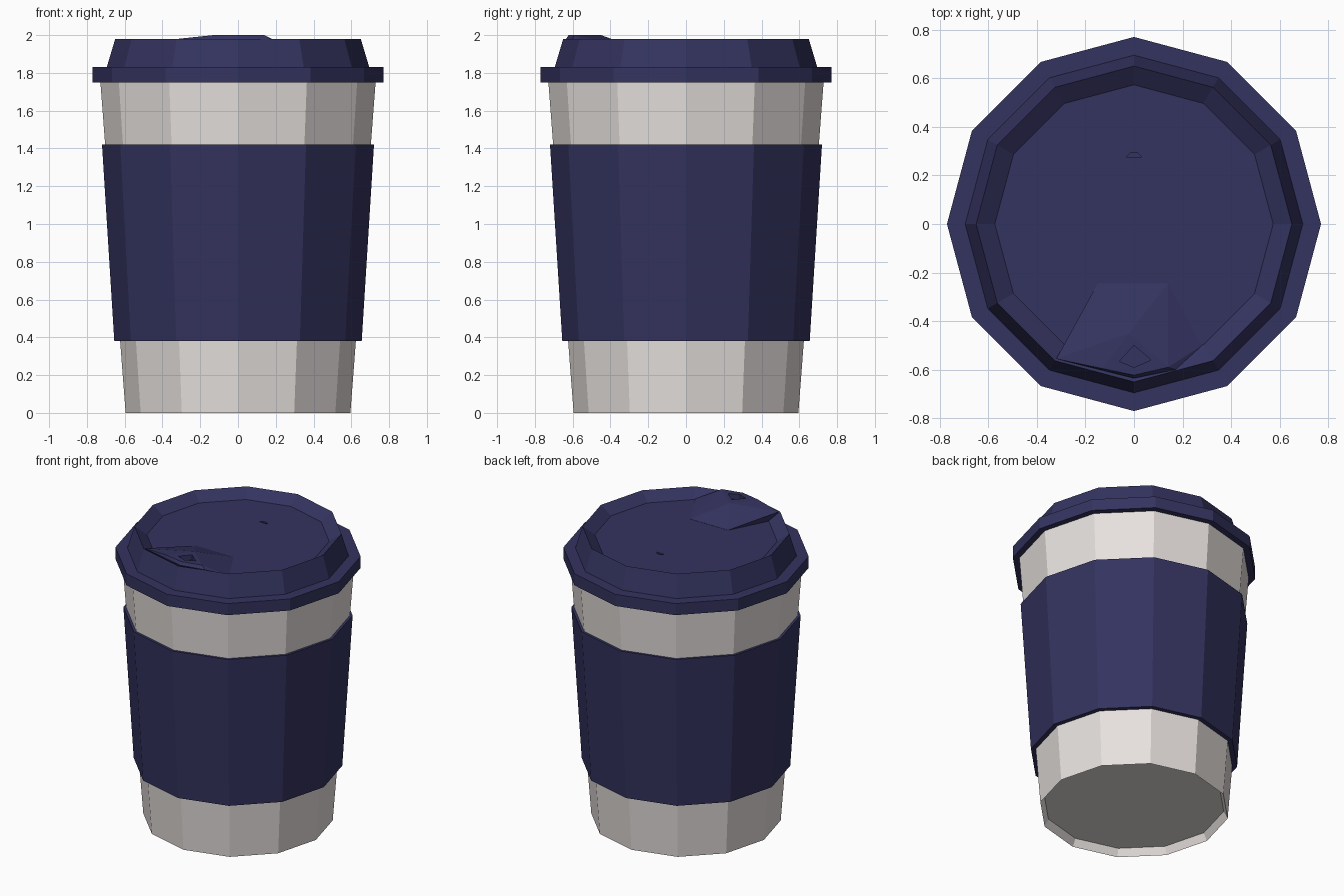
import bpy, bmesh, math

if "Cube" in bpy.data.objects:
    bpy.data.objects.remove(bpy.data.objects["Cube"])

SIDES = 12


def material(name, rgb):
    m = bpy.data.materials.new(name)
    m.diffuse_color = (*rgb, 1)
    m.use_nodes = True
    m.node_tree.nodes["Principled BSDF"].inputs["Base Color"].default_value = m.diffuse_color
    return m


PAPER = material("warm_white_paper", (0.80, 0.755, 0.735))
NAVY = material("navy_plastic", (0.034, 0.033, 0.115))


def finish(name, bm, mat):
    bmesh.ops.recalc_face_normals(bm, faces=bm.faces[:])
    me = bpy.data.meshes.new(name)
    bm.to_mesh(me)
    bm.free()
    me.materials.append(mat)
    ob = bpy.data.objects.new(name, me)
    bpy.context.collection.objects.link(ob)
    return ob


def lathe(name, profile, mat, closed=False):
    """Revolve (radius, z) points; open profiles get flat caps at both ends."""
    bm = bmesh.new()
    rings = []
    for r, z in profile:
        rings.append([bm.verts.new((r * math.cos(i * math.tau / SIDES),
                                    r * math.sin(i * math.tau / SIDES), z))
                      for i in range(SIDES)])
    pairs = list(zip(rings, rings[1:]))
    if closed:
        pairs.append((rings[-1], rings[0]))
    else:
        bm.faces.new(rings[0])
        bm.faces.new(rings[-1])
    for a, b in pairs:
        for i in range(SIDES):
            j = (i + 1) % SIDES
            bm.faces.new((a[i], a[j], b[j], b[i]))
    return finish(name, bm, mat)


def hull(name, points, mat):
    bm = bmesh.new()
    verts = [bm.verts.new(p) for p in points]
    res = bmesh.ops.convex_hull(bm, input=verts)
    loose = {v for v in res["geom_interior"] if isinstance(v, bmesh.types.BMVert)}
    bmesh.ops.delete(bm, geom=list(loose), context='VERTS')
    return finish(name, bm, mat)


def cut_hole(target, outline, z0, z1):
    """Cut a straight-sided recess with the given outline."""
    cutter = hull("hole_cutter", [(x, y, z) for x, y in outline for z in (z0, z1)], NAVY)
    mod = target.modifiers.new("hole", 'BOOLEAN')
    mod.operation = 'DIFFERENCE'
    mod.solver = 'EXACT'
    mod.object = cutter
    bpy.context.view_layer.objects.active = target
    bpy.ops.object.modifier_apply(modifier=mod.name)
    bpy.data.objects.remove(cutter)


# Paper cup with recessed base
lathe("cup", [(0.57, 0.05), (0.595, 0), (0.73, 1.77)], PAPER)

# Sleeve wrapped round the cup
lathe("sleeve", [(0.655, 0.38), (0.72, 1.42), (0.70, 1.42), (0.62, 0.38)], NAVY, closed=True)

# Lid: wide rim, raised ridge and sunken top
lid = lathe("lid", [(0.72, 1.75), (0.77, 1.75), (0.77, 1.83), (0.695, 1.83),
                    (0.65, 1.98), (0.573, 1.925)], NAVY)
cut_hole(lid, [(-0.032, 0.275), (0.032, 0.275), (0.015, 0.292), (-0.015, 0.292)], 1.89, 2.0)

# Drinking spout sloping up to the front of the ridge
top = [(-0.15, -0.245, 1.926), (0.14, -0.245, 1.926), (0.28, -0.50, 1.93),
       (-0.32, -0.555, 1.98), (0.17, -0.60, 1.98), (-0.02, -0.45, 2.0),
       (-0.13, -0.595, 2.0), (0.14, -0.59, 2.0), (0, -0.622, 2.0), (0, -0.635, 1.98)]
spout = hull("spout", top + [(x * 0.9, y * 0.95, 1.9) for x, y, z in top], NAVY)
cut_hole(spout, [(0, -0.50), (0.07, -0.56), (0, -0.59), (-0.06, -0.565)], 1.965, 2.1)
